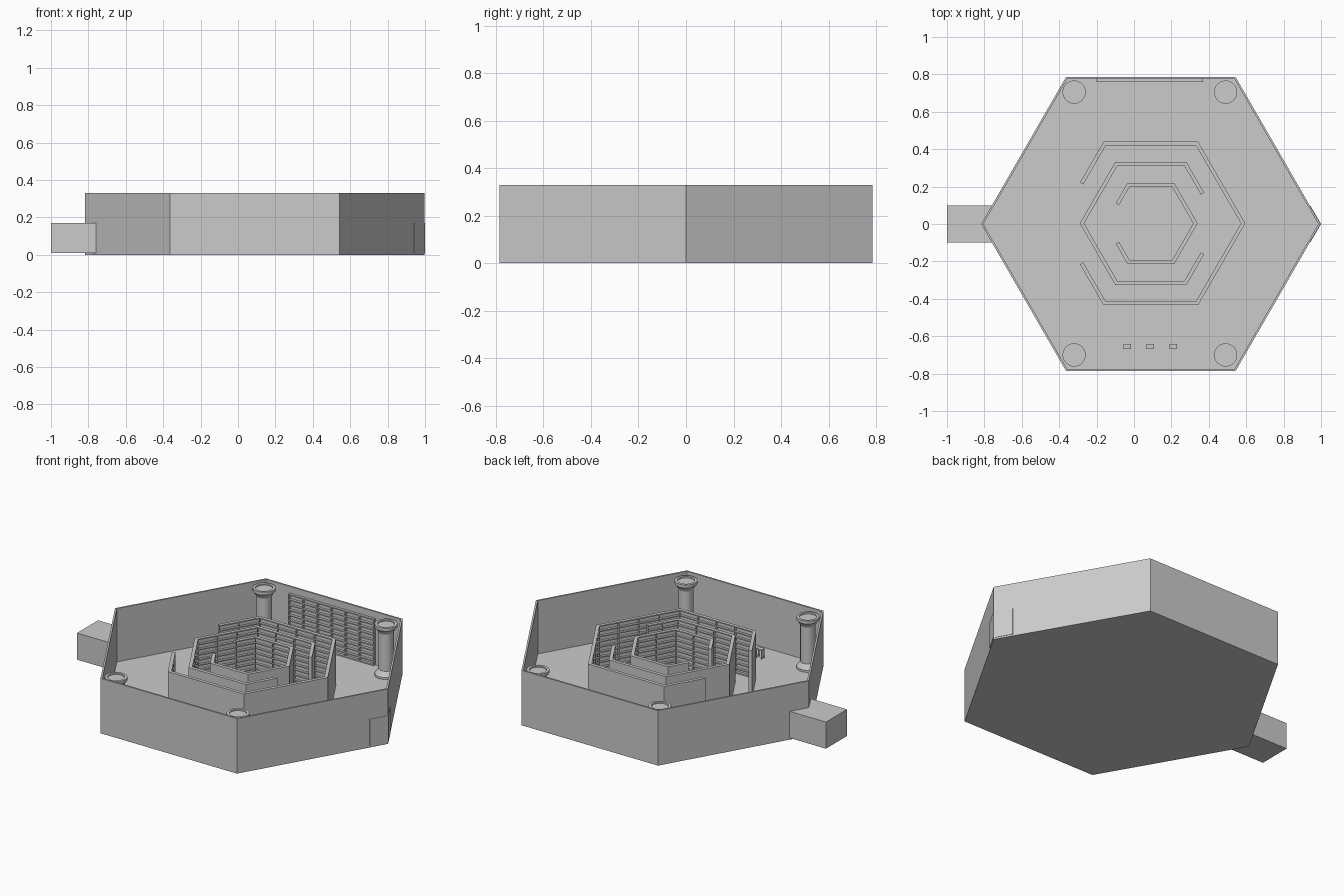
import bpy, bmesh
from math import cos, sin, pi, radians
from mathutils import Vector

if "Cube" in bpy.data.objects:
    bpy.data.objects.remove(bpy.data.objects["Cube"])

CX = 0.09
FLOOR = 0.01


def finish(name, bm):
    bmesh.ops.recalc_face_normals(bm, faces=bm.faces)
    me = bpy.data.meshes.new(name)
    bm.to_mesh(me)
    bm.free()
    ob = bpy.data.objects.new(name, me)
    bpy.context.collection.objects.link(ob)
    return ob


def prism(bm, pts, z0, z1):
    """Closed prism over a convex or simple 2D outline."""
    lo = [bm.verts.new((p[0], p[1], z0)) for p in pts]
    hi = [bm.verts.new((p[0], p[1], z1)) for p in pts]
    bm.faces.new(lo[::-1])
    bm.faces.new(hi)
    n = len(pts)
    for i in range(n):
        j = (i + 1) % n
        bm.faces.new((lo[i], lo[j], hi[j], hi[i]))


def rect(x0, x1, y0, y1):
    return [(x0, y0), (x1, y0), (x1, y1), (x0, y1)]


def hexagon(r, cy=0.0):
    return [(CX + r * cos(i * pi / 3), cy + r * sin(i * pi / 3)) for i in range(6)]


# Outer hexagonal room: floor plus thin wall
R, T = 0.907, 0.012
bm = bmesh.new()
prism(bm, hexagon(R), 0, FLOOR)
finish("floor", bm)

bm = bmesh.new()
outer, inner = hexagon(R), hexagon(R - T)
for i in range(6):
    j = (i + 1) % 6
    q = [bm.verts.new((*p, z)) for z in (0, 0.33) for p in (outer[i], outer[j], inner[j], inner[i])]
    for f in ((0, 1, 5, 4), (2, 3, 7, 6), (4, 5, 6, 7), (0, 3, 2, 1)):
        bm.faces.new([q[k] for k in f])
bmesh.ops.remove_doubles(bm, verts=bm.verts, dist=1e-5)
finish("outer_wall", bm)

# Entrance passage on the left corner
bm = bmesh.new()
left = CX - R
prism(bm, [(-1, -0.1), (left + 0.058, -0.1), (left, 0), (left + 0.058, 0.1), (-1, 0.1)], 0.01, 0.17)
finish("entrance_passage", bm)

# Folded door panel on the right corner
bm = bmesh.new()
right, k = CX + R, 0.097 / 3 ** 0.5
for s in (-1, 1):
    prism(bm, [(right, 0), (right + 0.003, 0), (right + 0.003 - k, s * 0.097), (right - k, s * 0.097)], 0.01, 0.17)
finish("corner_door", bm)


# Shelf heights shared by all bookcases
TOP, SHELVES = 0.29, 9
LEVELS = [FLOOR + (TOP - FLOOR) * i / SHELVES for i in range(SHELVES + 1)]
BOARD = 0.007


def open_path(r, open_angle):
    """Hexagon outline with one corner left open up to the edge midpoints."""
    vs = [Vector((CX + r * cos(open_angle + i * pi / 3), 0.003 + r * sin(open_angle + i * pi / 3)))
          for i in range(7)]
    return [(vs[0] + vs[1]) / 2] + vs[1:6] + [(vs[5] + vs[6]) / 2]


def ring(name, r, open_angle, thick=0.02, back=0.006):
    c = cos(pi / 6)
    a = open_path(r, open_angle)
    b = open_path(r - back / c, open_angle)
    d = open_path(r - thick / c, open_angle)
    bm = bmesh.new()
    prism(bm, a + b[::-1], FLOOR, TOP)
    for z in LEVELS:
        z0 = max(FLOOR, z - BOARD)
        prism(bm, b + d[::-1], z0, z0 + BOARD)
    # upright dividers along every side
    for i in range(6):
        length = (a[i + 1] - a[i]).length
        n = max(1, round(length / 0.12))
        u = (a[i + 1] - a[i]).normalized() * 0.003
        for s in range(n + 1):
            t = s / n
            p, q = b[i].lerp(b[i + 1], t), d[i].lerp(d[i + 1], t)
            e = -u if s == n else u * 0
            f = u if s == 0 else (u if s < n else u * 0)
            prism(bm, [p + e, p + f, q + f, q + e], FLOOR, TOP)
    finish(name, bm)


# Three nested bookcase rings with alternating openings
ring("outer_bookcase_ring", 0.505, pi)
ring("middle_bookcase_ring", 0.38, 0)
ring("inner_bookcase_ring", 0.25, pi)

# Bookcase along the back wall
bm = bmesh.new()
yb = (R - T) * cos(pi / 6)
yf = yb - 0.015
for z in LEVELS:
    z0 = max(FLOOR, z - BOARD)
    prism(bm, rect(-0.2, 0.37, yf, yb), z0, z0 + BOARD)
for i in range(7):
    x = -0.2 + (0.57 - 0.006) * i / 6
    prism(bm, rect(x, x + 0.006, yf, yb), FLOOR, TOP)
finish("back_wall_bookcase", bm)

# Columns turned from one profile
PROFILE = [(0, 0.01), (0.062, 0.01), (0.062, 0.022), (0.055, 0.03), (0.05, 0.04), (0.042, 0.05),
           (0.042, 0.27), (0.048, 0.28), (0.05, 0.287), (0.062, 0.3), (0.062, 0.318),
           (0.047, 0.318), (0.047, 0.31), (0, 0.31)]


def column(name, x, y):
    bm = bmesh.new()
    vs = [bm.verts.new((r, 0, z)) for r, z in PROFILE]
    es = [bm.edges.new(p) for p in zip(vs, vs[1:])]
    bmesh.ops.spin(bm, geom=vs + es, cent=(0, 0, 0), axis=(0, 0, 1), angle=2 * pi, steps=32)
    bmesh.ops.remove_doubles(bm, verts=bm.verts, dist=1e-5)
    ob = finish(name, bm)
    ob.location = (x, y, 0)
    bpy.ops.object.select_all(action='DESELECT')
    ob.select_set(True)
    bpy.context.view_layer.objects.active = ob
    bpy.ops.object.shade_smooth_by_angle(angle=radians(30))


for side, y in (("front", -0.7), ("back", 0.705)):
    column(side + "_left_column", -0.32, y)
    column(side + "_right_column", 0.49, y)

# Small reading desks by the front wall
for n, x in enumerate((-0.035, 0.088, 0.21)):
    bm = bmesh.new()
    prism(bm, rect(x - 0.02, x + 0.02, -0.668, -0.642), 0.06, 0.067)
    for sx in (-0.02, 0.015):
        for sy in (-0.668, -0.647):
            prism(bm, rect(x + sx, x + sx + 0.005, sy, sy + 0.005), FLOOR, 0.06)
    finish(f"desk_{n + 1}", bm)
